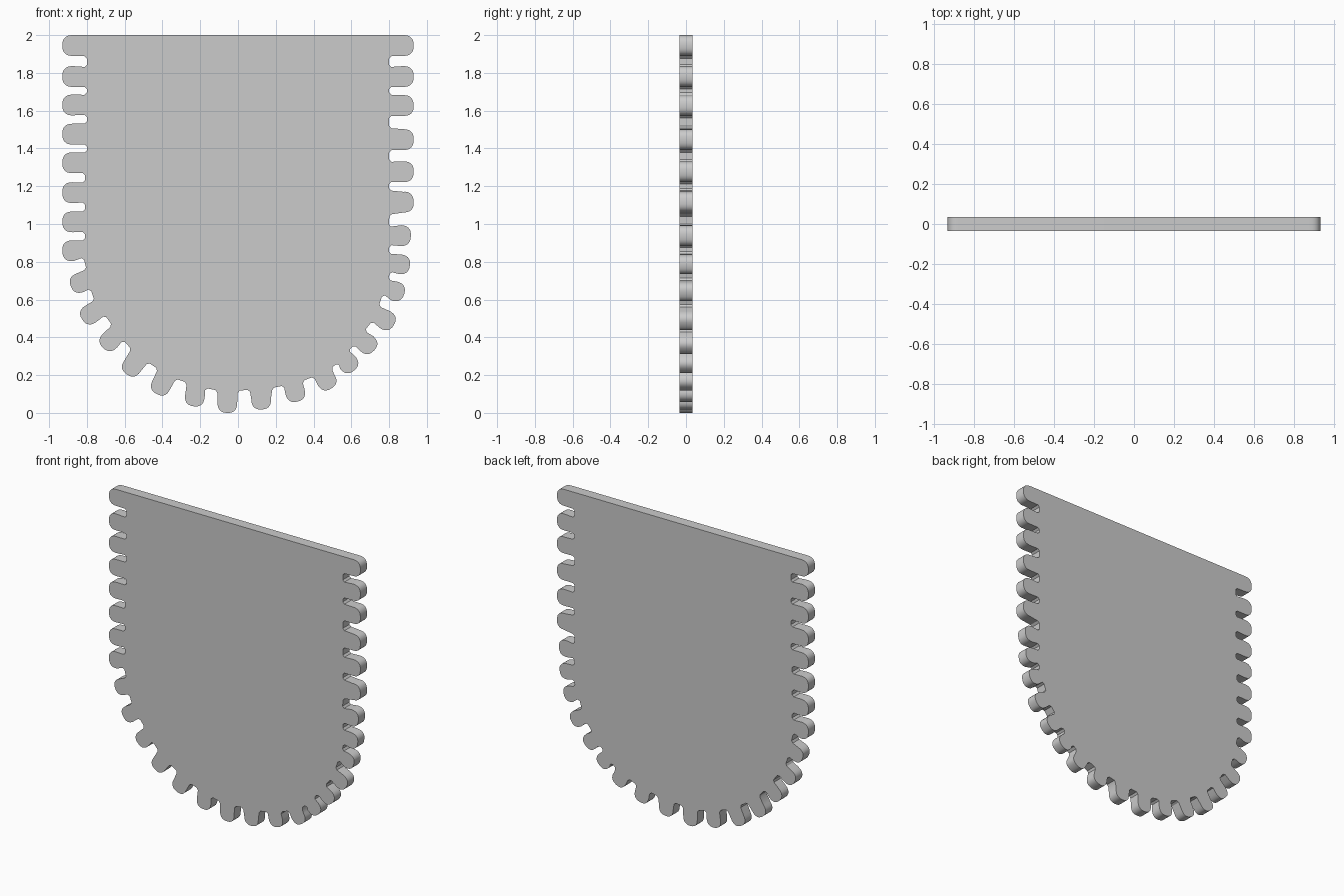
import bpy, bmesh
from math import sin, cos, pi
from mathutils import Vector

if "Cube" in bpy.data.objects:
    bpy.data.objects.remove(bpy.data.objects["Cube"])

THICK = 0.07

# Tooth tips (x, z), running down the left side, round the bottom and up the right
left_z = [1.945, 1.78, 1.63, 1.475, 1.325, 1.165, 1.01, 0.855]
right_z = [1.12, 1.275, 1.445, 1.63, 1.78, 1.945]
tips = [(-0.93, z) for z in left_z]
tips += [(-0.885, 0.67), (-0.825, 0.495), (-0.715, 0.345), (-0.59, 0.205),
         (-0.43, 0.10), (-0.235, 0.035), (-0.057, 0.0), (0.125, 0.018),
         (0.315, 0.06), (0.495, 0.13), (0.615, 0.225), (0.72, 0.33),
         (0.825, 0.465), (0.88, 0.63), (0.91, 0.78), (0.915, 0.935)]
tips += [(0.93, z) for z in right_z]

# Gap floors between neighbouring teeth (first and last are virtual)
gaps = [(-0.80, z) for z in (2.03, 1.86, 1.705, 1.555, 1.40)]
gaps += [(-0.81, z) for z in (1.245, 1.09, 0.935)]
gaps += [(-0.81, 0.79), (-0.77, 0.625), (-0.685, 0.49), (-0.585, 0.36),
         (-0.45, 0.25), (-0.30, 0.17), (-0.14, 0.125), (0.03, 0.12),
         (0.21, 0.138), (0.37, 0.18), (0.51, 0.25), (0.60, 0.345),
         (0.69, 0.46), (0.755, 0.595), (0.80, 0.725), (0.80, 0.865)]
gaps += [(0.80, z) for z in (1.02, 1.20, 1.36, 1.54, 1.705, 1.86, 2.03)]
tips = [Vector(p) for p in tips]
gaps = [Vector(p) for p in gaps]


def tooth_tip(tip, base, steps=14):
    """Rounded, slightly squared end of one tooth."""
    d = (tip - base).normalized()
    s = Vector((-d.y, d.x))
    half = 0.055 if abs(d.y) < 0.1 else 0.052
    r = 0.055
    pts = []
    for i in range(steps + 1):
        a = -pi / 2 + pi * i / steps
        c = max(cos(a), 0.0) ** 0.8
        q = abs(sin(a)) ** 0.8 * (1 if a > 0 else -1)
        pts.append(tip - d * r + d * r * c + s * half * q)
    return pts


def gap_floor(v, t0, t1):
    """Floor of a gap with softened corners."""
    s = (t1 - t0).normalized()
    n = Vector((s.y, -s.x))
    g = min(max(((t1 - t0).length - 0.108) / 2, 0.018), 0.033)
    k = 0.012
    return [v - s * g + n * k, v - s * (g - k), v + s * (g - k), v + s * g + n * k]


# Outline of the plate
outline = []
for i, tip in enumerate(tips):
    outline += tooth_tip(tip, (gaps[i] + gaps[i + 1]) / 2)
    if i < len(tips) - 1:
        outline += gap_floor(gaps[i + 1], tip, tips[i + 1])

# Extruded plate
bm = bmesh.new()
face = bm.faces.new([bm.verts.new((p.x, -THICK / 2, min(max(p.y, 0), 2))) for p in outline])
res = bmesh.ops.extrude_face_region(bm, geom=[face])
moved = [e for e in res["geom"] if isinstance(e, bmesh.types.BMVert)]
bmesh.ops.translate(bm, verts=moved, vec=(0, THICK, 0))
bmesh.ops.recalc_face_normals(bm, faces=bm.faces[:])
mesh = bpy.data.meshes.new("toothed_plate")
bm.to_mesh(mesh)
bm.free()
plate = bpy.data.objects.new("toothed_plate", mesh)
bpy.context.collection.objects.link(plate)
bpy.context.view_layer.objects.active = plate
plate.select_set(True)
bpy.ops.object.shade_smooth_by_angle()
